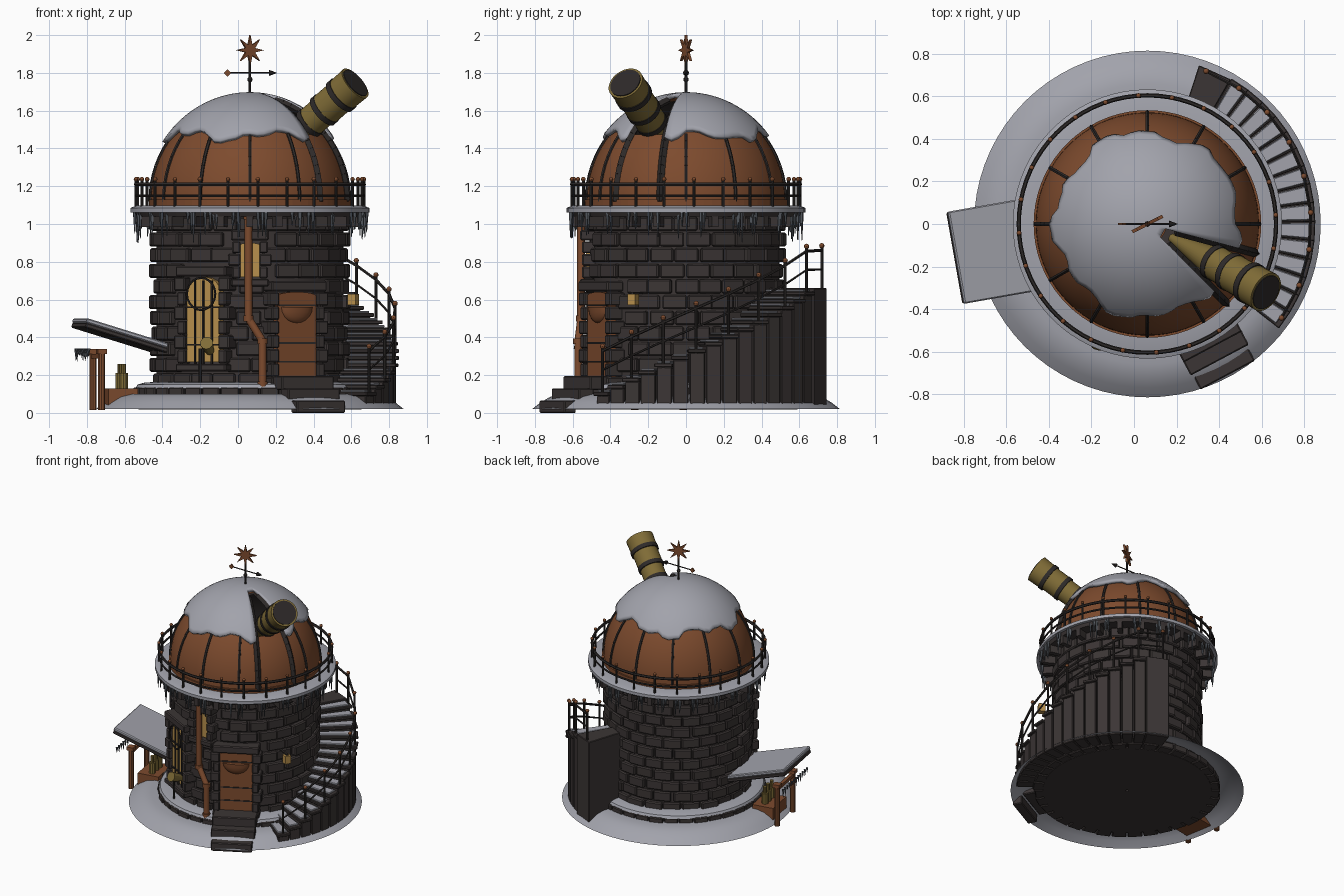
import bpy, bmesh, random
from math import sin, cos, pi, radians
from mathutils import Matrix, Vector

random.seed(4)
if "Cube" in bpy.data.objects:
    bpy.data.objects.remove(bpy.data.objects["Cube"])

CX = 0.063  # tower axis


def material(name, r, g, b):
    m = bpy.data.materials.new(name)
    m.use_nodes = True
    m.diffuse_color = (r, g, b, 1)
    m.node_tree.nodes["Principled BSDF"].inputs["Base Color"].default_value = (r, g, b, 1)
    return m


SNOW = material("snow", 0.36, 0.365, 0.41)
STONE = material("dark stone", 0.044, 0.036, 0.035)
METAL = material("dark iron", 0.027, 0.023, 0.022)
COPPER = material("copper", 0.205, 0.07, 0.027)
GOLD = material("brass", 0.215, 0.15, 0.038)
GLOW = material("lit glass", 0.48, 0.28, 0.075)
ICE = material("ice", 0.085, 0.095, 0.11)


def polar(deg):
    # local x points outward, local y along the wall
    return Matrix.Translation((CX, 0, 0)) @ Matrix.Rotation(radians(deg), 4, 'Z')


def at(deg, r, z, t=0):
    return polar(deg) @ Vector((r, t, z))


def finish(bm, name, mat, bevel=0, thick=0, smooth=False):
    bmesh.ops.recalc_face_normals(bm, faces=bm.faces)
    me = bpy.data.meshes.new(name)
    bm.to_mesh(me)
    bm.free()
    me.materials.append(mat)
    ob = bpy.data.objects.new(name, me)
    bpy.context.scene.collection.objects.link(ob)
    if thick:
        s = ob.modifiers.new("thickness", 'SOLIDIFY')
        s.thickness, s.offset = thick, 1
    if bevel:
        b = ob.modifiers.new("bevel", 'BEVEL')
        b.width, b.segments = bevel, 1
    if smooth:
        bpy.ops.object.select_all(action='DESELECT')
        ob.select_set(True)
        bpy.context.view_layer.objects.active = ob
        bpy.ops.object.shade_smooth_by_angle(angle=radians(40))
    return ob


def box(bm, M, loc, size):
    bmesh.ops.create_cube(bm, size=1, matrix=M @ Matrix.Translation(loc) @ Matrix.Diagonal((*size, 1)))


def rod(bm, p, q, r1, r2=None, seg=8):
    p, q = Vector(p), Vector(q)
    M = Matrix.Translation((p + q) / 2) @ (q - p).to_track_quat('Z', 'Y').to_matrix().to_4x4()
    bmesh.ops.create_cone(bm, cap_ends=True, segments=seg, radius1=r1,
                          radius2=r1 if r2 is None else r2, depth=(q - p).length, matrix=M)


def chain(bm, pts, r, seg=6):
    for p, q in zip(pts, pts[1:]):
        rod(bm, p, q, r, seg=seg)


def ball(bm, p, r):
    bmesh.ops.create_uvsphere(bm, u_segments=8, v_segments=6, radius=r, matrix=Matrix.Translation(p))


def prism(bm, low, high):
    a, b = [bm.verts.new(p) for p in low], [bm.verts.new(p) for p in high]
    bm.faces.new(a)
    bm.faces.new(b)
    for i in range(len(a)):
        j = (i + 1) % len(a)
        bm.faces.new((a[i], a[j], b[j], b[i]))


def sector(bm, a0, a1, r0, r1, z0, z1):
    corners = [(a0, r0), (a0, r1), (a1, r1), (a1, r0)]
    prism(bm, *[[at(a, r, z) for a, r in corners] for z in (z0, z1)])


def lathe(bm, profile, closed=True, seg=72):
    rings = [[bm.verts.new(at(360 * i / seg, r, z)) for i in range(seg)] for r, z in profile]
    pairs = list(zip(rings, rings[1:])) + ([(rings[-1], rings[0])] if closed else [])
    for a, b in pairs:
        for i in range(seg):
            j = (i + 1) % seg
            bm.faces.new((a[i], a[j], b[j], b[i]))


def hoop(bm, r, z, w):
    lathe(bm, [(r + w * cos(k * pi / 3), z + w * sin(k * pi / 3)) for k in range(6)])


# ground snow sheet, plinth and ledge
bm = bmesh.new()
lathe(bm, [(0.58, 0.10), (0.66, 0.10), (0.72, 0.085), (0.77, 0.055), (0.815, 0.02)], closed=False)
finish(bm, "ground_snow", SNOW, smooth=True)
bm = bmesh.new()
for row in range(2):
    for k in range(36):
        a, r = k * 10 + row * 5, 0.655 - 0.04 * row
        sector(bm, a + 0.4, a + 9.6, 0.5, r + random.uniform(-0.008, 0.008), 0.02 + row * 0.052, 0.07 + row * 0.064)
finish(bm, "plinth_stones", STONE, bevel=0.006)
bm = bmesh.new()
lathe(bm, [(0.01, 0.018), (0.59, 0.018), (0.59, 0.03), (0.01, 0.03)])
finish(bm, "floor", STONE)
bm = bmesh.new()
lathe(bm, [(0.49, 0.13), (0.49, 0.165), (0.56, 0.16), (0.595, 0.15), (0.605, 0.13)])
finish(bm, "plinth_snow", SNOW, smooth=True)

# tower core and bricks, leaving gaps for the openings
DOOR, WINDOW, SMALL = -62, -118, -90
openings = [(DOOR, 16, 0.1, 0.70), (WINDOW, 16, 0.22, 0.76), (SMALL, 6, 0.70, 0.92)]
bm = bmesh.new()
lathe(bm, [(0.495, 0.02), (0.495, 1.06)], closed=False)
finish(bm, "tower_core", STONE, smooth=True)
bm = bmesh.new()
ROWS, PER = 11, 24
for row in range(ROWS):
    z = 0.13 + row * 0.083
    for k in range(PER):
        a = (k + 0.5 * (row % 2)) * 360 / PER + random.uniform(-1, 1)
        if any(abs((a - o + 180) % 360 - 180) < w + 3 and z0 < z + 0.04 < z1 for o, w, z0, z1 in openings):
            continue
        sector(bm, a - 7.1, a + 7.1, 0.48, random.uniform(0.513, 0.535), z + 0.004, z + 0.078)
finish(bm, "tower_bricks", STONE, bevel=0.008)

# stone surrounds
bm = bmesh.new()
for a, half, z0, z1 in [(DOOR, 0.115, 0.19, 0.64), (WINDOW, 0.10, 0.26, 0.72), (SMALL, 0.05, 0.71, 0.91)]:
    M, n = polar(a), round((z1 - z0) / 0.08)
    h = (z1 - z0) / n
    for i in range(n):
        w = 0.045 + 0.02 * (i % 2)
        for s in (-1, 1):
            box(bm, M, (0.505, s * (half + w / 2), z0 + (i + 0.5) * h), (0.09, w, h * 0.94))
    box(bm, M, (0.51, 0, z1 + 0.03), (0.1, 2 * half + 0.1, 0.055))
    box(bm, M, (0.51, 0, z0 - 0.02), (0.1, 2 * half + 0.1, 0.04))
finish(bm, "stone_surrounds", STONE, bevel=0.007)


def arch(bm, deg, r, half, z0, z1, rise, depth=0.05):
    flat = [(-half, z0), (half, z0)] + [(half * cos(k * pi / 8), z1 - rise + rise * sin(k * pi / 8)) for k in range(9)]
    prism(bm, *[[at(deg, x, z, t) for t, z in flat] for x in (r - depth, r)])


# door with dark straps and a half-round boss
bm = bmesh.new()
bmesh.ops.create_uvsphere(bm, u_segments=20, v_segments=10, radius=1, matrix=polar(DOOR)
                          @ Matrix.Translation((0.525, 0, 0.56)) @ Matrix.Diagonal((0.035, 0.095, 0.085, 1)))
bmesh.ops.delete(bm, geom=[v for v in bm.verts if v.co.z > 0.565], context='VERTS')
bmesh.ops.holes_fill(bm, edges=bm.edges)
arch(bm, DOOR, 0.53, 0.115, 0.19, 0.64, 0.02)
finish(bm, "door", COPPER, smooth=True)
bm = bmesh.new()
for z in (0.27, 0.37, 0.57):
    box(bm, polar(DOOR), (0.531, 0, z), (0.008, 0.22, 0.008))
finish(bm, "door_straps", METAL)

# lit windows, bars and ring ornament
bm = bmesh.new()
arch(bm, WINDOW, 0.52, 0.1, 0.27, 0.72, 0.08)
arch(bm, SMALL, 0.53, 0.05, 0.72, 0.90, 0.01)
box(bm, polar(-27), (0.615, 0, 0.6), (0.045, 0.045, 0.06))
finish(bm, "windows_and_lantern", GLOW)
bm = bmesh.new()
M = polar(WINDOW)
for t in (-0.05, 0, 0.05):
    box(bm, M, (0.524, t, 0.48), (0.012, 0.008, 0.44))
for z in (0.36, 0.56):
    box(bm, M, (0.524, 0, z), (0.012, 0.2, 0.008))
chain(bm, [at(WINDOW, 0.55, 0.63 + 0.085 * sin(k * pi / 10), 0.085 * cos(k * pi / 10)) for k in range(21)], 0.006)
rod(bm, at(WINDOW, 0.56, 0.16), at(WINDOW, 0.56, 0.34), 0.008)
finish(bm, "window_bars", METAL)
bm = bmesh.new()
rod(bm, at(WINDOW, 0.53, 0.33, 0.04), at(WINDOW, 0.62, 0.37, 0.07), 0.025, 0.035, seg=12)
finish(bm, "small_spyglass", GOLD)
bm = bmesh.new()
box(bm, polar(-27), (0.57, 0, 0.635), (0.11, 0.015, 0.01))
finish(bm, "lantern_bracket", METAL)

# drain pipe
bm = bmesh.new()
path = [Vector(p) for p in [(0.055, -0.555, 1.04), (0.055, -0.555, 0.5), (0.13, -0.57, 0.38), (0.13, -0.57, 0.15)]]
chain(bm, path, 0.021, seg=12)
for p in path:
    rod(bm, p - Vector((0, 0, 0.015)), p + Vector((0, 0, 0.015)), 0.027, seg=12)
finish(bm, "drain_pipe", COPPER, smooth=True)

# balcony deck, snow, brackets, railing
bm = bmesh.new()
lathe(bm, [(0.01, 1.04), (0.60, 1.04), (0.615, 1.07), (0.01, 1.07)])
for k in range(24):
    box(bm, polar(k * 15), (0.555, 0, 1.015), (0.09, 0.035, 0.06))
finish(bm, "balcony_deck", STONE)
bm = bmesh.new()
lathe(bm, [(0.48, 1.065), (0.48, 1.10), (0.60, 1.098), (0.633, 1.085), (0.633, 1.062)])
finish(bm, "balcony_snow", SNOW, smooth=True)
rail, knobs = bmesh.new(), bmesh.new()
hoop(rail, 0.605, 1.15, 0.007)
hoop(rail, 0.605, 1.21, 0.01)
for k in range(24):
    a = k * 15 + 4
    rod(rail, at(a, 0.605, 1.08), at(a, 0.605, 1.23), 0.008)
    ball(knobs, at(a, 0.605, 1.237), 0.012)

# icicle clusters under the balcony and awning
bm = bmesh.new()
for k in range(26):
    a = k * 360 / 26 + random.uniform(-4, 4)
    for n in range(4):
        p = at(a + random.uniform(-3, 3), random.uniform(0.59, 0.62), 1.06)
        rod(bm, p, p - Vector((0, 0, random.uniform(0.05, 0.16))), 0.01, 0.002, seg=5)
for k in range(12):
    p = at(190, 0.9, 0.34, -0.2 + k * 0.036)
    rod(bm, p, p - Vector((0, 0, random.uniform(0.03, 0.07))), 0.009, 0.001, seg=5)
finish(bm, "icicles", ICE)

# winding stair, landing, tread snow and handrail
STEPS, A0, A1 = 15, -38, 60
step = (A1 - A0) / STEPS
stairs, treads = bmesh.new(), bmesh.new()
for i in range(STEPS):
    a, z = A0 + i * step, 0.11 + 0.038 * i
    sector(stairs, a + 0.3, a + step - 0.3, 0.5, 0.775, 0.03, z - 0.02)
    sector(stairs, a - 0.5, a + step, 0.5, 0.79, z - 0.02, z)
    sector(treads, a + 0.2, a + step - 0.9, 0.52, 0.765, z, z + 0.012)
sector(stairs, A1, A1 + 12, 0.5, 0.785, 0.03, 0.66)
finish(stairs, "stairs", STONE, bevel=0.004)
finish(treads, "tread_snow", SNOW, bevel=0.004)
tops, mids = [], []
for k in range(9):
    a = A0 + 3 + k * 13
    z = min(0.11 + 0.57 * (a - A0) / (A1 - A0), 0.66)
    rod(rail, at(a, 0.77, z - 0.04), at(a, 0.77, z + 0.22), 0.008)
    ball(knobs, at(a, 0.77, z + 0.225), 0.014)
    tops.append(at(a, 0.77, z + 0.2))
    mids.append(at(a, 0.77, z + 0.1))
chain(rail, tops, 0.008)
chain(rail, mids, 0.006)
finish(rail, "railings", METAL)
finish(knobs, "railing_knobs", COPPER, smooth=True)

# entrance steps
bm = bmesh.new()
for r, d, w, z0, z1 in [(0.77, 0.07, 0.29, 0, 0.065), (0.68, 0.09, 0.31, 0.06, 0.13), (0.59, 0.13, 0.31, 0.12, 0.195)]:
    box(bm, polar(DOOR), (r, 0, (z0 + z1) / 2), (d, w, z1 - z0))
finish(bm, "entrance_steps", STONE, bevel=0.006)

# dome with a slit for the telescope
COLS, LEVELS, SLIT = 72, 18, -45


def shell(bm, grow, limit, skip):
    grid = []
    for j in range(LEVELS + 1):
        ring = []
        for i in range(COLS):
            phi = radians(max(limit(i), 1) * j / LEVELS)
            ring.append(bm.verts.new(at(SLIT + 5 * i, (0.525 + grow) * sin(phi), 1.12 + (0.55 + grow) * cos(phi))))
        grid.append(ring)
    for j in range(LEVELS):
        for i in range(COLS):
            if not skip(i, j):
                n = (i + 1) % COLS
                bm.faces.new((grid[j][i], grid[j + 1][i], grid[j + 1][n], grid[j][n]))
    bmesh.ops.remove_doubles(bm, verts=bm.verts, dist=0.0005)
    bmesh.ops.delete(bm, geom=[v for v in bm.verts if not v.link_faces], context='VERTS')


for name, grow, mat in [("dome", 0, COPPER), ("dome_lining", -0.015, METAL)]:
    bm = bmesh.new()
    shell(bm, grow, lambda i: 90, lambda i, j: i < 6 and 2 <= j < 10)
    finish(bm, name, mat, smooth=True)
edge = [52 + 2.5 * sin(i * 0.45) + 2 * sin(i * 0.97 + 1) + random.uniform(-1.3, 1.3) for i in range(COLS)]
bm = bmesh.new()
shell(bm, 0.004, lambda i: edge[i], lambda i, j: i < 6 and j >= 3)
finish(bm, "dome_snow", SNOW, thick=0.024, smooth=True)
bm = bmesh.new()
lathe(bm, [(0.50, 1.08), (0.535, 1.08), (0.535, 1.13), (0.50, 1.13)])
finish(bm, "dome_base_ring", COPPER)
bm = bmesh.new()
for a in [k * 30 for k in range(12) if k != 11] + [SLIT, SLIT + 30]:
    heavy = a in (SLIT, SLIT + 30)
    pts = [at(a, 0.527 * cos(radians(k * 5)), 1.12 + 0.552 * sin(radians(k * 5))) for k in range(16 if heavy else 9)]
    chain(bm, pts, 0.02 if heavy else 0.01, seg=4 if heavy else 6)
finish(bm, "dome_ribs", METAL)

# telescope
end = Vector((0.62, -0.32, 1.745))
axis = Vector((cos(radians(-30)) * 0.8, sin(radians(-30)) * 0.8, 0.6))
brass, bands = bmesh.new(), bmesh.new()
for bm, s0, s1, r0, r1 in [(brass, 0.64, 0.34, 0.02, 0.075), (brass, 0.34, 0.23, 0.082, 0.082),
                           (bands, 0.25, 0.22, 0.093, 0.093), (brass, 0.22, 0.1, 0.09, 0.09),
                           (bands, 0.12, 0.09, 0.1, 0.1), (brass, 0.09, 0, 0.095, 0.098),
                           (bands, 0.004, -0.005, 0.086, 0.086), (bands, 0.36, 0.33, 0.085, 0.085)]:
    rod(bm, end - axis * s0, end - axis * s1, r0, r1, seg=28)
finish(brass, "telescope_barrel", GOLD, smooth=True)
finish(bands, "telescope_bands", METAL, smooth=True)

# weather vane
bm = bmesh.new()
rod(bm, (CX, 0, 1.66), (CX, 0, 1.93), 0.007)
rod(bm, (-0.05, 0, 1.8), (0.17, 0, 1.8), 0.004)
rod(bm, (0.165, 0, 1.8), (0.205, 0, 1.8), 0.016, 0.001)
ball(bm, (CX, 0, 1.765), 0.014)
finish(bm, "vane_pole", METAL)
bm = bmesh.new()
T = Matrix.Translation((CX, 0, 1.92)) @ Matrix.Rotation(radians(27), 4, 'Z')
spikes = [0.08, 0.03] * 8
star = [(r * sin(k * pi / 8), r * cos(k * pi / 8)) for k, r in enumerate(spikes)]
prism(bm, *[[T @ Vector((x, y, z)) for x, z in star] for y in (-0.008, 0.008)])
box(bm, Matrix.Translation((-0.055, 0, 1.8)) @ Matrix.Rotation(pi / 4, 4, 'Y'), (0, 0, 0), (0.028, 0.01, 0.028))
finish(bm, "vane_star", COPPER)

# side awning, posts and bench
M = polar(190)
tilt = M @ Matrix.Translation((0.69, 0, 0.405)) @ Matrix.Rotation(radians(-17), 4, 'Y')
for name, z, size, mat in [("awning_snow", 0.015, (0.48, 0.44, 0.025), SNOW), ("awning_boards", -0.01, (0.475, 0.435, 0.027), STONE)]:
    bm = bmesh.new()
    box(bm, tilt, (0, 0, z), size)
    finish(bm, name, mat, bevel=0.006)
bm = bmesh.new()
for t in (-0.13, 0.13):
    rod(bm, M @ Vector((0.82, t, 0.015)), M @ Vector((0.82, t, 0.32)), 0.02, seg=10)
    box(bm, M, (0.82, t, 0.325), (0.05, 0.05, 0.025))
box(bm, M, (0.82, 0, 0.3), (0.025, 0.26, 0.025))
box(bm, M, (0.70, 0, 0.085), (0.16, 0.22, 0.09))
finish(bm, "awning_posts_and_bench", COPPER)
bm = bmesh.new()
for t in (-0.05, 0, 0.06):
    rod(bm, M @ Vector((0.69, t, 0.13)), M @ Vector((0.69, t, 0.21)), 0.024, seg=10)
    rod(bm, M @ Vector((0.69, t, 0.21)), M @ Vector((0.69, t, 0.26)), 0.014, seg=10)
finish(bm, "bench_flasks", GOLD)
